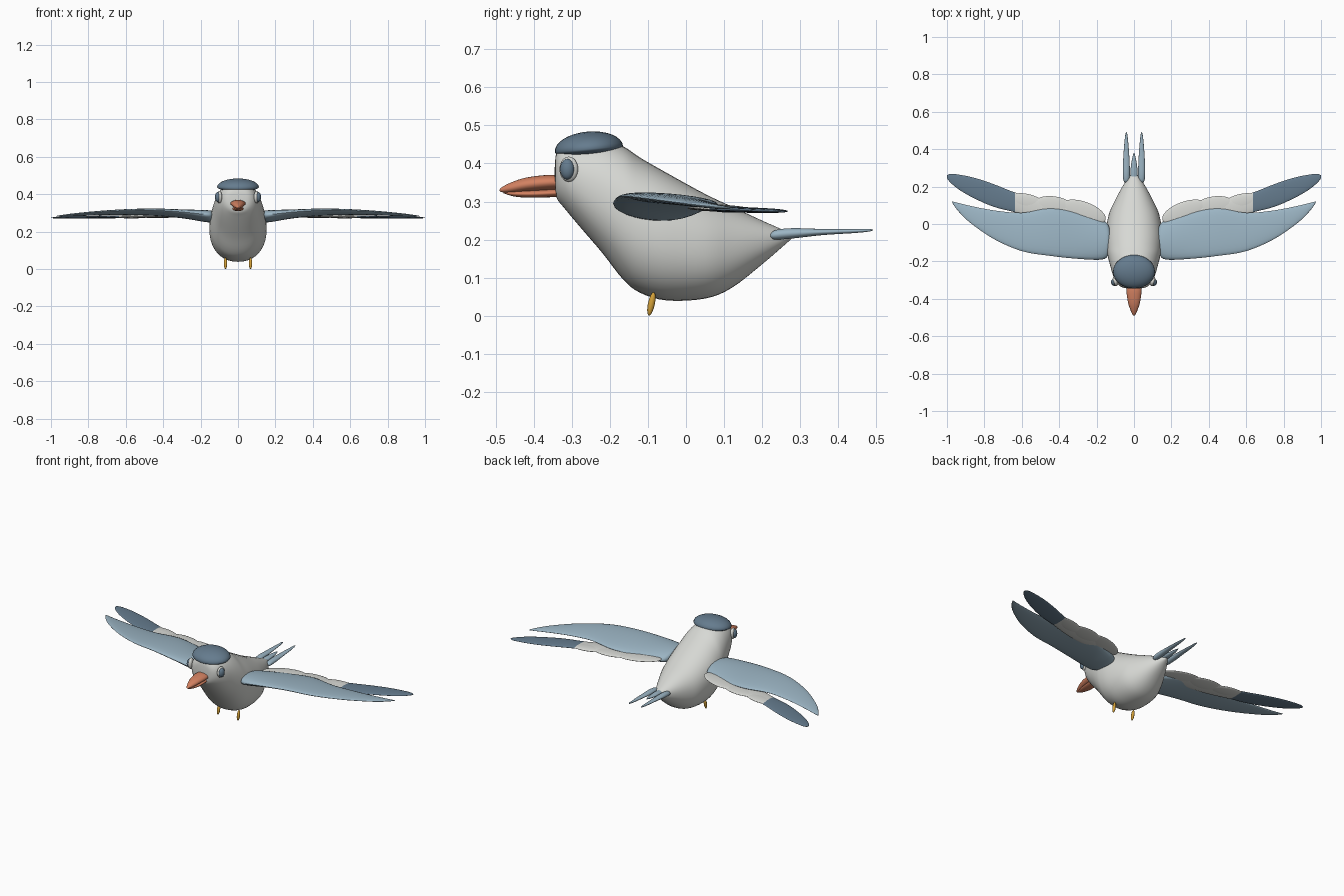
import bpy
import bmesh
from math import cos, sin, pi, radians, copysign
from mathutils import Vector, Matrix

if "Cube" in bpy.data.objects:
    bpy.data.objects.remove(bpy.data.objects["Cube"], do_unlink=True)


def material(name, r, g, b):
    m = bpy.data.materials.new(name)
    m.use_nodes = True
    m.diffuse_color = (r, g, b, 1)
    m.node_tree.nodes["Principled BSDF"].inputs["Base Color"].default_value = (r, g, b, 1)
    return m


PALE = material("pale grey", .68, .69, .66)
BLUE = material("light blue", .33, .46, .55)
SLATE = material("slate blue", .13, .20, .27)
CORAL = material("coral", .65, .22, .12)
AMBER = material("amber", .65, .35, .04)


def finish(name, bm, mats, mirror=False, rule=None):
    """Turn a bmesh into a smooth object, optionally mirrored in x."""
    bmesh.ops.recalc_face_normals(bm, faces=bm.faces[:])
    for f in bm.faces:
        if rule and rule(f.calc_center_median()):
            f.material_index = 1
    mesh = bpy.data.meshes.new(name)
    bm.to_mesh(mesh)
    bm.free()
    for m in mats:
        mesh.materials.append(m)
    ob = bpy.data.objects.new(name, mesh)
    bpy.context.collection.objects.link(ob)
    if mirror:
        mod = ob.modifiers.new("Mirror", 'MIRROR')
        mod.use_mirror_merge = False
    bpy.ops.object.select_all(action='DESELECT')
    ob.select_set(True)
    bpy.context.view_layer.objects.active = ob
    bpy.ops.object.shade_smooth_by_angle(angle=radians(50))
    return ob


def smooth_path(rows, steps):
    """Catmull-Rom curve through the rows."""
    rows = [Vector(r) for r in rows]
    pts = [rows[0]] + rows + [rows[-1]]
    out = []
    for a, b, c, d in zip(pts, pts[1:], pts[2:], pts[3:]):
        for i in range(steps):
            t = i / steps
            out.append(b + (c - a) * (t / 2) + (a * 2 - b * 5 + c * 4 - d) * (t * t / 2)
                       + (b * 3 - a - c * 3 + d) * (t ** 3 / 2))
    return out + [rows[-1]]


def loft(name, rows, mats, axis='y', sides=24, power=1, steps=4, droop=0, **kw):
    """Rows: position, side low, side high, z low, z high of oval sections."""
    bm = bmesh.new()
    rings = []
    for p, lo, hi, zl, zh in smooth_path(rows, steps):
        ring = []
        for k in range(sides):
            c, s = (copysign(abs(f) ** power, f) for f in
                    (cos(2 * pi * k / sides), sin(2 * pi * k / sides)))
            u = (lo + hi) / 2 + (hi - lo) / 2 * c
            z = (zl + zh) / 2 + (zh - zl) / 2 * s - droop * c * (hi - lo)
            ring.append(bm.verts.new((u, p, z) if axis == 'y' else (p, u, z)))
        rings.append(ring)
    for a, b in zip(rings, rings[1:]):
        for k in range(sides):
            n = (k + 1) % sides
            bm.faces.new((a[k], a[n], b[n], b[k]))
    bm.faces.new(rings[0])
    bm.faces.new(rings[-1])
    return finish(name, bm, mats, **kw)


def spindle(name, rows, mats, x=0, **kw):
    """Loft along y from position, half width, z low, z high."""
    return loft(name, [(p, x - w, x + w, a, b) for p, w, a, b in rows], mats, **kw)


def ellipsoid(name, centre, radii, mats, turn=0, axis='Z', lower=1, **kw):
    bm = bmesh.new()
    bmesh.ops.create_uvsphere(bm, u_segments=32, v_segments=16, radius=1)
    for v in bm.verts:
        if v.co.z < 0:
            v.co.z *= lower
    m = (Matrix.Translation(centre) @ Matrix.Rotation(radians(turn), 4, axis)
         @ Matrix.Diagonal((*radii, 1)))
    bm.transform(m)
    return finish(name, bm, mats, **kw)


# Body with head and pointed rump
spindle("body", [(-.345, .025, .35, .39), (-.34, .06, .31, .43), (-.32, .088, .283, .45),
                 (-.28, .11, .235, .463), (-.22, .128, .165, .463), (-.165, .142, .095, .445),
                 (-.12, .15, .06, .415), (-.05, .152, .04, .375), (.05, .135, .045, .32),
                 (.12, .105, .073, .287), (.2, .062, .135, .25), (.25, .03, .178, .228),
                 (.282, .003, .206, .214)], [PALE], sides=40, power=.92)
ellipsoid("cap", (0, -.255, .438), (.112, .09, .046), [SLATE], turn=5, axis='X', lower=.45)

# Eyes
ellipsoid("eye_rims", (.1, -.308, .385), (.014, .025, .033), [PALE], turn=-15, mirror=True)
ellipsoid("eyes", (.107, -.312, .385), (.016, .019, .027), [SLATE], turn=-15, mirror=True)

# Beak
spindle("upper_beak", [(-.32, .036, .333, .366), (-.36, .04, .33, .37), (-.42, .032, .326, .363),
                       (-.46, .019, .323, .35), (-.485, .007, .325, .337),
                       (-.49, .001, .329, .331)], [CORAL])
spindle("lower_beak", [(-.32, .03, .313, .335), (-.4, .028, .31, .33), (-.45, .016, .313, .328),
                       (-.48, .002, .322, .325)], [CORAL])

# Main wings
loft("wings", [(.125, -.11, -.06, .27, .29), (.135, -.16, -.01, .255, .308),
               (.17, -.19, .02, .252, .314), (.3, -.186, .06, .274, .317),
               (.45, -.17, .083, .288, .321), (.6, -.145, .06, .292, .318),
               (.75, -.08, .073, .289, .309), (.88, .01, .098, .283, .297),
               (.945, .075, .114, .28, .289), (.972, .115, .121, .281, .284)],
     [BLUE], axis='x', droop=.04, mirror=True)

# Long flight feathers with dark ends
loft("flight_feathers", [(.18, 0, .03, .278, .288), (.35, .0, .1, .276, .291),
                         (.5, .02, .13, .275, .29), (.635, .062, .168, .272, .287),
                         (.75, .092, .213, .271, .285), (.85, .135, .246, .27, .283),
                         (.93, .18, .263, .27, .281), (.98, .22, .268, .271, .278),
                         (1, .245, .26, .273, .276)],
     [PALE, SLATE], axis='x', mirror=True, rule=lambda c: c.x > .635)

# Overlapping short feathers
for i, (x, y, length, width, turn) in enumerate([(.27, .063, .125, .056, 20),
                                                 (.43, .093, .11, .055, 8),
                                                 (.57, .115, .1, .045, 14)]):
    ellipsoid(f"short_feathers_{i + 1}", (x, y, .284 - i * .002), (length, width, .009),
              [PALE], turn=turn, mirror=True)

# Tail feathers
spindle("outer_tail_feathers", [(.222, .008, .205, .215), (.235, .016, .2, .225),
                                (.28, .019, .203, .23), (.36, .016, .212, .228),
                                (.44, .01, .217, .228), (.48, .005, .221, .228),
                                (.491, .001, .224, .226)], [BLUE], x=.041, mirror=True)
spindle("middle_tail_feather", [(.22, .015, .203, .224), (.28, .019, .206, .228),
                                (.34, .012, .212, .226), (.37, .005, .217, .224),
                                (.38, .001, .22, .222)], [BLUE])

# Feet
ellipsoid("feet", (.067, -.091, .031), (.009, .009, .031), [AMBER], turn=-12, axis='X', mirror=True)
